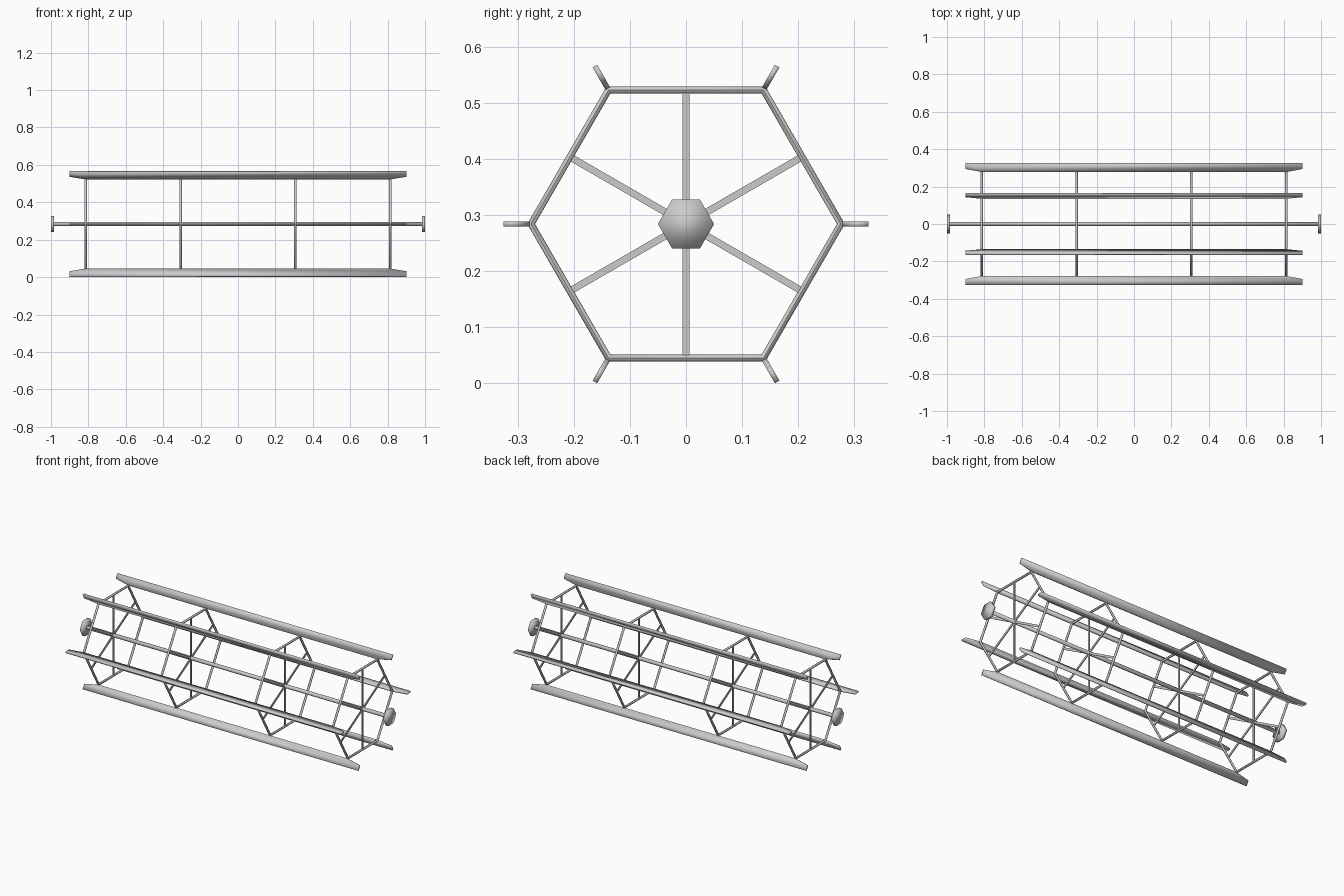
import bpy, bmesh, math
from mathutils import Matrix, Vector

if "Cube" in bpy.data.objects:
    bpy.data.objects.remove(bpy.data.objects["Cube"])

CZ = 0.284            # axle height
RING_X = (-0.815, -0.307, 0.307, 0.815)
R_HEX = 0.276         # hexagon frame corner radius
APOTHEM = R_HEX * math.cos(math.pi / 6)
TO_X = Matrix.Rotation(math.pi / 2, 4, 'Y')   # turns local z onto x


def finish(bm, name, matrix):
    bmesh.ops.recalc_face_normals(bm, faces=bm.faces)
    bm.transform(matrix)
    for f in bm.faces:
        f.smooth = True
    mesh = bpy.data.meshes.new(name)
    bm.to_mesh(mesh)
    bm.free()
    ob = bpy.data.objects.new(name, mesh)
    bpy.context.collection.objects.link(ob)
    return ob


def hex_rod(name, radius, length, x):
    bm = bmesh.new()
    bmesh.ops.create_cone(bm, cap_ends=True, segments=6, radius1=radius,
                          radius2=radius, depth=length)
    finish(bm, name, Matrix.Translation((x, 0, CZ)) @ TO_X)


# axle and end knobs
hex_rod("axle", 0.011, 1.97, 0)
for side in (-1, 1):
    hex_rod("end_knob", 0.05, 0.016, side * 0.992)

# hexagonal frames with flat spokes
for x in RING_X:
    bpy.ops.mesh.primitive_torus_add(major_segments=6, minor_segments=8,
                                     major_radius=R_HEX, minor_radius=0.007)
    ring = bpy.context.object
    ring.name = "hex_frame"
    ring.data.transform(Matrix.Translation((x, 0, CZ)) @ TO_X
                        @ Matrix.Rotation(math.pi / 2, 4, 'Z'))
    bpy.ops.object.shade_smooth_by_angle(angle=math.radians(50))
    bm = bmesh.new()
    for i in range(3):
        turn = Matrix.Rotation(math.radians(30 + 60 * i), 4, 'X')
        bmesh.ops.create_cube(bm, size=1, matrix=turn
                              @ Matrix.Diagonal((0.005, 2 * APOTHEM, 0.0125, 1)))
    spokes = finish(bm, "spokes", Matrix.Translation((x, 0, CZ)))
    spokes.data.shade_flat()

# radial blades with tapered ends, one on each frame corner
T = 0.0047
half = [(0.81, 0.277), (0.90, 0.294), (0.90, 0.325)]
profile = half + [(-x, r) for x, r in reversed(half)]
for i in range(6):
    bm = bmesh.new()
    face = bm.faces.new([bm.verts.new((x, r, -T)) for x, r in profile])
    ext = bmesh.ops.extrude_face_region(bm, geom=[face], use_keep_orig=True)
    bmesh.ops.translate(bm, vec=Vector((0, 0, 2 * T)),
                        verts=[v for v in ext["geom"]
                               if isinstance(v, bmesh.types.BMVert)])
    finish(bm, "blade", Matrix.Translation((0, 0, CZ))
           @ Matrix.Rotation(math.radians(60 * i), 4, 'X'))
